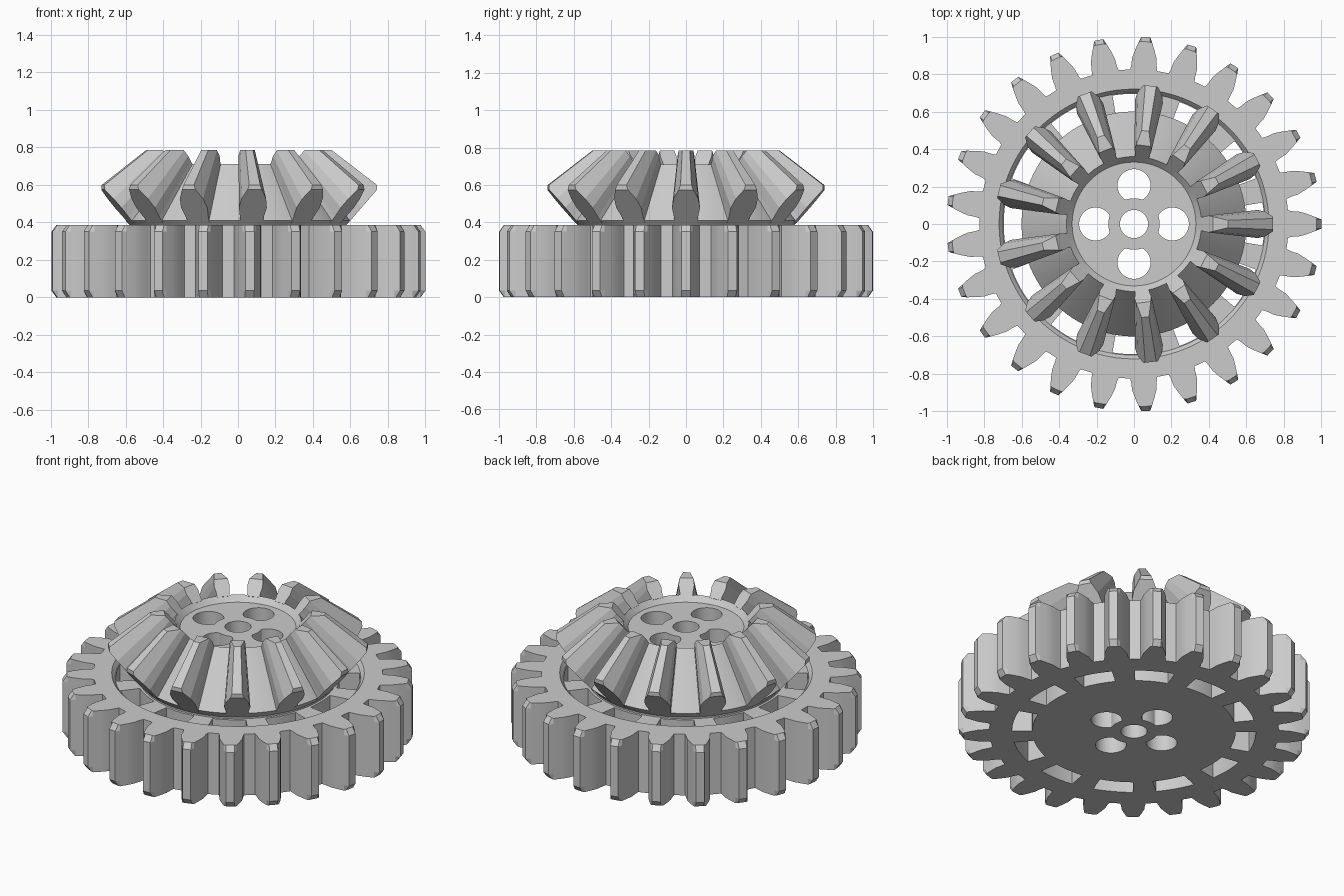
import bpy, bmesh
from math import pi, cos, sin, radians
from mathutils import Vector, Matrix

cube = bpy.data.objects.get("Cube")
if cube:
    bpy.data.objects.remove(cube)

grey = bpy.data.materials.new("light_grey")
grey.use_nodes = True
grey.diffuse_color = (0.6, 0.6, 0.6, 1)
grey.node_tree.nodes["Principled BSDF"].inputs["Base Color"].default_value = (0.6, 0.6, 0.6, 1)


def finish(bm, name):
    bmesh.ops.recalc_face_normals(bm, faces=bm.faces)
    mesh = bpy.data.meshes.new(name)
    bm.to_mesh(mesh)
    bm.free()
    mesh.materials.append(grey)
    obj = bpy.data.objects.new(name, mesh)
    bpy.context.collection.objects.link(obj)
    return obj


def select(obj):
    bpy.ops.object.select_all(action='DESELECT')
    obj.select_set(True)
    bpy.context.view_layer.objects.active = obj


def loft(bm, loops):
    """Skin equal-length loops of points and cap both ends."""
    rings = [[bm.verts.new(p) for p in loop] for loop in loops]
    n = len(rings[0])
    for a, b in zip(rings, rings[1:]):
        for i in range(n):
            j = (i + 1) % n
            bm.faces.new((a[i], a[j], b[j], b[i]))
    bm.faces.new(rings[0][::-1])
    bm.faces.new(rings[-1])


def prism(bm, outline, z0, z1):
    loft(bm, [[(x, y, z) for x, y in outline] for z in (z0, z1)])


def lathe(name, profile, closed=False, steps=96):
    bm = bmesh.new()
    vs = [bm.verts.new((r, 0, z)) for r, z in profile]
    pairs = list(zip(vs, vs[1:])) + ([(vs[-1], vs[0])] if closed else [])
    edges = [bm.edges.new(p) for p in pairs]
    bmesh.ops.spin(bm, geom=vs + edges, cent=(0, 0, 0), axis=(0, 0, 1),
                   angle=2 * pi, steps=steps, use_duplicate=False)
    bmesh.ops.remove_doubles(bm, verts=bm.verts, dist=1e-5)
    return finish(bm, name)


def cut(obj, cutter):
    cutter.hide_render = True
    mod = obj.modifiers.new("cut", 'BOOLEAN')
    mod.operation = 'DIFFERENCE'
    mod.solver = 'EXACT'
    mod.object = cutter
    select(obj)
    bpy.ops.object.modifier_apply(modifier=mod.name)


def polar(r, a):
    return r * cos(a), r * sin(a)


# Spur gear: 25 teeth, tips chamfered at both ends
SPUR_TEETH, HEIGHT = 25, 0.385
flank = [(0.825, 0.088), (0.85, 0.08), (0.89, 0.073), (0.93, 0.056), (0.972, 0.037), (1.0, 0.024)]
tooth = [(r, -a) for r, a in flank] + [(r, a) for r, a in reversed(flank)]
outline = [(r, a + k * 2 * pi / SPUR_TEETH) for k in range(SPUR_TEETH) for r, a in tooth]
bm = bmesh.new()
loft(bm, [[(*polar(min(r, limit), a), z) for r, a in outline]
          for z, limit in ((0, 0.975), (0.035, 1), (HEIGHT - 0.035, 1), (HEIGHT, 0.975))])
spur_gear = finish(bm, "spur_gear")

# Bevel gear core: root cone with a shallow dished top
bevel_core = lathe("bevel_core", [(0, 0.3), (0.55, 0.3), (0.565, 0.37), (0.6, 0.41),
                                  (0.36, 0.71), (0.33, 0.676), (0, 0.676)])

# Shallow ring recess in the top of the spur gear
recess = lathe("recess_cutter", [(0.565, 0.36), (0.70, 0.36), (0.732, 0.40), (0.565, 0.40)], True)

# Twelve windows that leave spokes between rim and hub
bm = bmesh.new()
for k in range(12):
    angles = [radians(30 * k - 9.5 + 19 * i / 6) for i in range(7)]
    prism(bm, [polar(0.695, a) for a in angles] + [polar(0.58, a) for a in reversed(angles)], -0.1, 0.375)
windows = finish(bm, "window_cutter")

# Axle bore and four holes that wrap around its collar
bm = bmesh.new()
turn = [2 * pi * i / 64 for i in range(64)]
prism(bm, [polar(0.075, a) for a in turn], -0.1, 1)
for k in range(4):
    hole = [Vector((0.205 + 0.088 * cos(a), 0.088 * sin(a))) for a in turn]
    hole = [p.normalized() * max(p.length, 0.137) for p in hole]
    spin = Matrix.Rotation(k * pi / 2, 2)
    prism(bm, [tuple(spin @ p) for p in hole], -0.1, 1)
bores = finish(bm, "bore_cutter")

cut(spur_gear, recess)
cut(spur_gear, windows)
cut(spur_gear, bores)
cut(bevel_core, bores)
for cutter in (recess, windows, bores):
    bpy.data.objects.remove(cutter)
for obj in (spur_gear, bevel_core):
    select(obj)
    bpy.ops.object.shade_smooth_by_angle(angle=radians(15))

# Bevel teeth: end section scaled towards the cone apex, then trimmed
BEVEL_TEETH = 13
apex = Vector((0, 0, 1.17))
root, tip = Vector((0.6, 0, 0.41)), Vector((0.755, 0, 0.589))
half = [(-0.08, 0.06), (0.1, 0.064), (0.38, 0.075), (0.65, 0.066), (1, 0.03)]
section = [root.lerp(tip, t) + Vector((0, w, 0)) for t, w in half]
section += [Vector((p.x, -p.y, p.z)) for p in reversed(section)]
bm = bmesh.new()
loft(bm, [section, [apex.lerp(p, 0.6) for p in section]])
for co, no in (((0, 0, 0.785), (0, 0, 1)), ((0.742, 0, 0), (1, 0, 0))):
    res = bmesh.ops.bisect_plane(bm, geom=bm.verts[:] + bm.edges[:] + bm.faces[:],
                                 plane_co=co, plane_no=no, clear_outer=True)
    rim = [e for e in res["geom_cut"] if isinstance(e, bmesh.types.BMEdge)]
    bmesh.ops.holes_fill(bm, edges=rim, sides=0)
first = bm.verts[:] + bm.edges[:] + bm.faces[:]
for k in range(1, BEVEL_TEETH):
    copy = bmesh.ops.duplicate(bm, geom=first)["geom"]
    bmesh.ops.rotate(bm, verts=[v for v in copy if isinstance(v, bmesh.types.BMVert)],
                     cent=(0, 0, 0), matrix=Matrix.Rotation(2 * pi * k / BEVEL_TEETH, 3, 'Z'))
finish(bm, "bevel_teeth")
